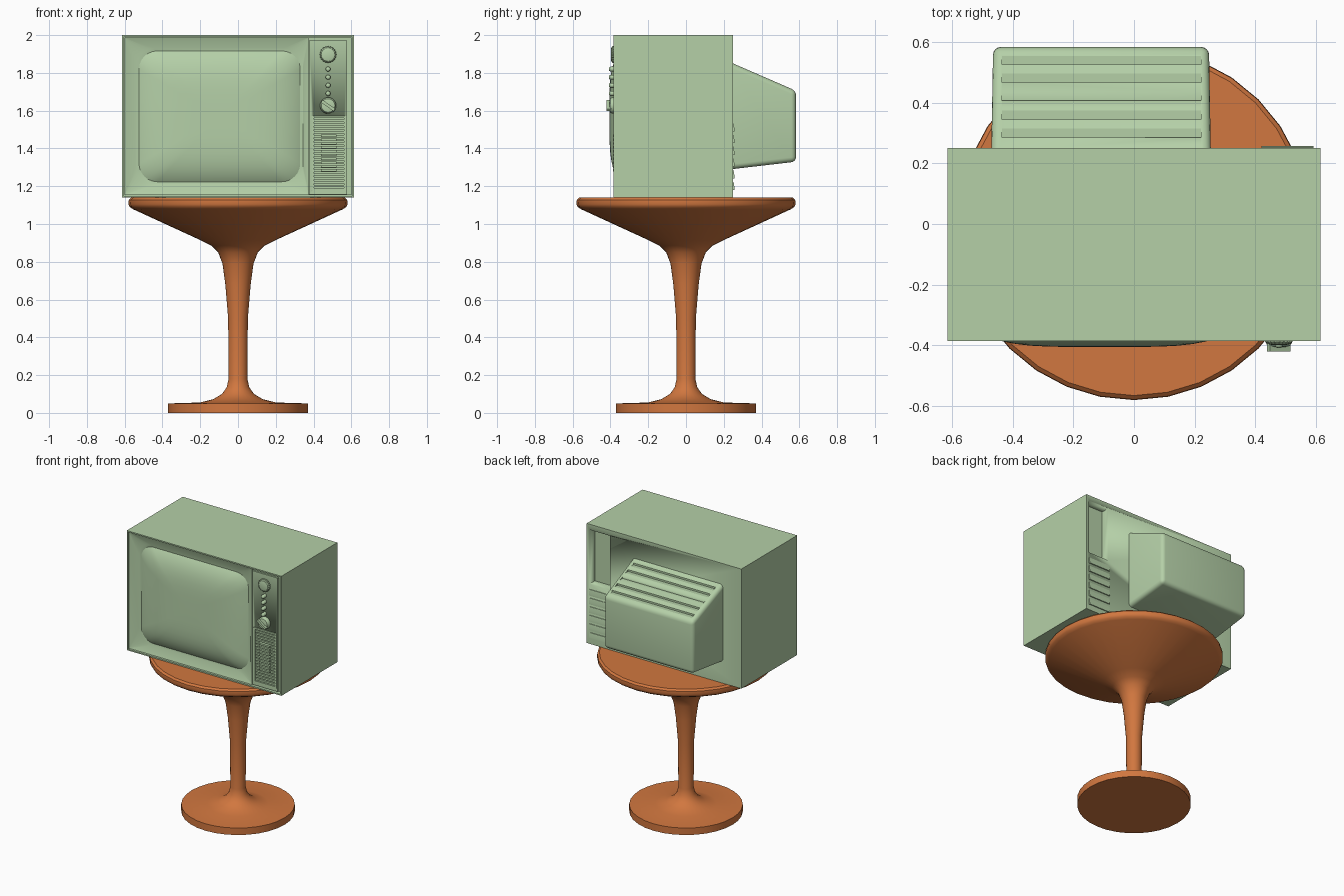
import bpy, bmesh, math
from mathutils import Matrix, Vector

if "Cube" in bpy.data.objects:
    bpy.data.objects.remove(bpy.data.objects["Cube"])


def material(name, rgb):
    m = bpy.data.materials.new(name)
    m.diffuse_color = (*rgb, 1)
    m.use_nodes = True
    m.node_tree.nodes["Principled BSDF"].inputs["Base Color"].default_value = m.diffuse_color
    return m


GREEN = material("pale_green", (0.46, 0.63, 0.39))
ORANGE = material("burnt_orange", (0.64, 0.185, 0.05))


def finish(name, bm, mat=GREEN, angle=35):
    bmesh.ops.recalc_face_normals(bm, faces=bm.faces[:])
    me = bpy.data.meshes.new(name)
    bm.to_mesh(me)
    bm.free()
    me.materials.append(mat)
    ob = bpy.data.objects.new(name, me)
    bpy.context.collection.objects.link(ob)
    bpy.ops.object.select_all(action='DESELECT')
    ob.select_set(True)
    bpy.context.view_layer.objects.active = ob
    bpy.ops.object.shade_smooth_by_angle(angle=math.radians(angle))
    return ob


def add_box(bm, x0, x1, y0, y1, z0, z1):
    m = Matrix.Translation(((x0 + x1) / 2, (y0 + y1) / 2, (z0 + z1) / 2))
    m = m @ Matrix.Diagonal((x1 - x0, y1 - y0, z1 - z0, 1))
    return bmesh.ops.create_cube(bm, size=1, matrix=m)["verts"]


def add_loft(bm, loops):
    """Closed solid through loops of equal length, capped at both ends."""
    rows = [[bm.verts.new(p) for p in loop] for loop in loops]
    n = len(rows[0])
    for a, b in zip(rows, rows[1:]):
        for i in range(n):
            bm.faces.new((a[i], a[(i + 1) % n], b[(i + 1) % n], b[i]))
    bm.faces.new(rows[0])
    bm.faces.new(rows[-1])


def rounded(cx, cz, hw, hh, r, y, steps=7):
    pts = []
    for k, (sx, sz) in enumerate(((1, 1), (-1, 1), (-1, -1), (1, -1))):
        for i in range(steps):
            a = math.pi / 2 * (k + i / (steps - 1))
            pts.append((cx + sx * (hw - r) + r * math.cos(a), y,
                        cz + sz * (hh - r) + r * math.sin(a)))
    return pts


def disc(cx, cz, r, y, n=24, flute=0):
    return [(cx + (r - flute * (i % 2)) * math.cos(2 * math.pi * i / n), y,
             cz + (r - flute * (i % 2)) * math.sin(2 * math.pi * i / n)) for i in range(n)]


def cut(ob, cutter):
    cutter.hide_render = True
    mod = ob.modifiers.new("cut", 'BOOLEAN')
    mod.object, mod.operation, mod.solver = cutter, 'DIFFERENCE', 'EXACT'
    bpy.context.view_layer.objects.active = ob
    bpy.ops.object.modifier_apply(modifier="cut")
    bpy.data.objects.remove(cutter)


# Pedestal table: turned profile, 32 sides
profile = [(0.37, 0), (0.37, 0.05), (0.2, 0.055), (0.13, 0.073), (0.085, 0.1), (0.06, 0.135),
           (0.05, 0.18), (0.052, 0.5), (0.067, 0.68), (0.082, 0.79), (0.105, 0.85),
           (0.14, 0.885), (0.2, 0.915), (0.555, 1.078), (0.573, 1.09), (0.58, 1.105),
           (0.578, 1.128), (0.565, 1.14)]
bm = bmesh.new()
add_loft(bm, [[(r * math.cos(math.pi * i / 16), r * math.sin(math.pi * i / 16), z)
               for i in range(32)] for r, z in profile])
finish("pedestal_table", bm, ORANGE, 40)

# Cabinet: box with a thin front lip around a recess
bm = bmesh.new()
add_box(bm, -0.615, 0.615, -0.385, 0.25, 1.14, 2.0)
bm.faces.ensure_lookup_table()
front = min(bm.faces, key=lambda f: f.calc_center_median().y)
bmesh.ops.inset_region(bm, faces=[front], thickness=0.013)
ext = bmesh.ops.extrude_discrete_faces(bm, faces=[front])["faces"][0]
bmesh.ops.translate(bm, verts=ext.verts[:], vec=(0, 0.065, 0))
cabinet = finish("cabinet", bm)

# Rear recess
bm = bmesh.new()
add_box(bm, 0.43, 0.592, 0.19, 0.3, 1.57, 1.96)
cut(cabinet, finish("recess_cutter", bm))

# Rear lower slats, each a sloping wedge
bm = bmesh.new()
for i in range(6):
    z = 1.18 + i * 0.062
    prof = [(0.24, z), (0.257, z), (0.257, z + 0.012), (0.252, z + 0.042), (0.24, z + 0.05)]
    add_loft(bm, [[(x, py, pz) for py, pz in prof] for x in (0.42, 0.592)])
finish("rear_slats", bm, GREEN, 30)

# Tube housing on the back, tapered, with stepped vents
bm = bmesh.new()
for v in add_box(bm, 0, 1, 0, 1, 0, 1):
    x, y, z = (round(c) for c in v.co)
    taper = 0.006 * y
    top = 1.705 if y else 1.854
    bot = 1.33 if y else 1.29
    v.co = (0.253 - taper if x else -0.47 + taper, 0.583 if y else 0.24, top if z else bot)
edges = [e for e in bm.edges if max(v.co.y for v in e.verts) > 0.3]
bmesh.ops.bevel(bm, geom=edges, offset=0.026, segments=4, profile=0.5, affect='EDGES')
housing = finish("tube_housing", bm)
bm = bmesh.new()
for y in (0.285, 0.344, 0.406, 0.466, 0.525):
    floor = 1.85 - 0.434 * (y + 0.03 - 0.25)
    add_box(bm, -0.435, 0.22, y, y + 0.03, floor, floor + 0.1)
cut(housing, finish("vent_cutter", bm))

# Screen bezel sloping in to the rounded tube opening
CX, CZ = -0.0975, 1.57
bm = bmesh.new()
add_loft(bm, [rounded(-0.114, CZ, 0.488, 0.417, 0.002, -0.322),
              rounded(-0.114, CZ, 0.488, 0.417, 0.002, -0.376),
              rounded(CX, CZ, 0.4425, 0.36, 0.1, -0.35)])
finish("screen_bezel", bm, GREEN, 25)

# Domed screen
bm = bmesh.new()
add_loft(bm, [rounded(CX, CZ, 0.44 * s, 0.357 * s, 0.1 * s, -0.342 - 0.063 * (1 - s ** 4.5))
              for s in (1, 0.97, 0.93, 0.88, 0.82, 0.75, 0.66, 0.55, 0.42, 0.28, 0.1)])
finish("screen", bm, GREEN, 50)

# Control panel on a backing strip
bm = bmesh.new()
add_box(bm, 0.374, 0.602, -0.362, -0.322, 1.153, 1.987)
finish("panel_backing", bm)
bm = bmesh.new()
add_box(bm, 0.377, 0.578, -0.374, -0.36, 1.155, 1.972)
panel = finish("control_panel", bm)
bm = bmesh.new()
add_box(bm, 0.402, 0.562, -0.4, -0.364, 1.19, 1.56)
cut(panel, finish("grille_cutter", bm))

# Speaker grille: frame, fine slats and a raised middle block of slats
bm = bmesh.new()
for x0, x1, z0, z1 in ((0.39, 0.402, 1.18, 1.572), (0.562, 0.574, 1.18, 1.572),
                       (0.402, 0.562, 1.18, 1.19), (0.402, 0.562, 1.56, 1.572)):
    add_box(bm, x0, x1, -0.381, -0.362, z0, z1)
finish("grille_frame", bm)
bm = bmesh.new()
for i in range(18):
    z = 1.195 + i * 0.0203
    add_box(bm, 0.402, 0.562, -0.377, -0.362, z, z + 0.012)
    if 4 <= i <= 13:
        add_box(bm, 0.44, 0.522, -0.386, -0.365, z + 0.002, z + 0.014)
finish("grille_slats", bm)

# Fluted upper knob
KX = 0.477
bm = bmesh.new()
add_loft(bm, [disc(KX, 1.897, r, y, 40, f) for r, y, f in
              ((0.045, -0.37, 0.004), (0.045, -0.388, 0.004), (0.037, -0.395, 0.002),
               (0.025, -0.398, 0))])
finish("upper_knob", bm, GREEN, 30)

# Four small buttons
for i in range(4):
    bm = bmesh.new()
    z = 1.82 - i * 0.043
    add_loft(bm, [disc(KX, z, r, y, 16) for r, y in
                  ((0.013, -0.37), (0.013, -0.4), (0.01, -0.406), (0.004, -0.408))])
    finish("button_%d" % (i + 1), bm, GREEN, 50)

# Lower knob with a slanted finger grip
bm = bmesh.new()
add_loft(bm, [disc(KX, 1.627, r, y) for r, y in
              ((0.043, -0.37), (0.043, -0.392), (0.036, -0.402), (0.02, -0.405))])
grip = add_box(bm, KX - 0.041, KX + 0.041, -0.42, -0.39, 1.619, 1.635)
bmesh.ops.rotate(bm, verts=grip, cent=Vector((KX, -0.4, 1.627)),
                 matrix=Matrix.Rotation(math.radians(35), 3, 'Y'))
finish("lower_knob", bm, GREEN, 40)
